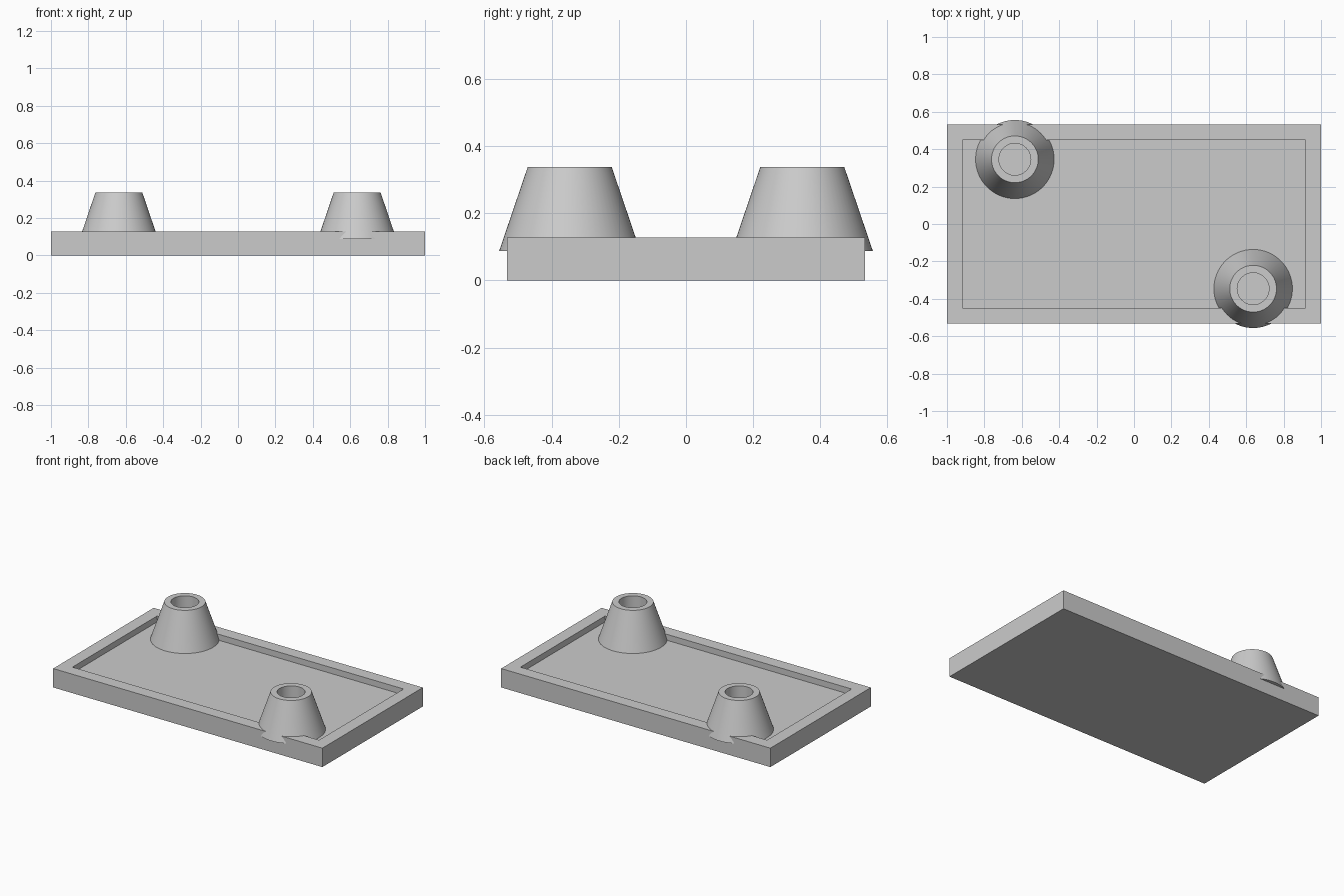
import bpy
import bmesh
import math

default = bpy.data.objects.get("Cube")
if default:
    bpy.data.objects.remove(default, do_unlink=True)

WIDTH, DEPTH, HEIGHT = 2.0, 1.066, 0.127
RIM, FLOOR_Z = 0.084, 0.087
BOSS_TOP = 0.337
BOSS_X, BOSS_Y = 0.637, 0.346
SEGMENTS = 64

grey = bpy.data.materials.new("plain_grey")
grey.use_nodes = True
grey.diffuse_color = (0.6, 0.6, 0.6, 1)
grey.node_tree.nodes["Principled BSDF"].inputs["Base Color"].default_value = grey.diffuse_color


def make_object(name, bm):
    bmesh.ops.recalc_face_normals(bm, faces=bm.faces)
    mesh = bpy.data.meshes.new(name)
    bm.to_mesh(mesh)
    bm.free()
    mesh.materials.append(grey)
    obj = bpy.data.objects.new(name, mesh)
    bpy.context.collection.objects.link(obj)
    return obj


# Shallow tray: a slab whose top is inset and sunk to leave a raised rim
bm = bmesh.new()
bmesh.ops.create_cube(bm, size=1)
for v in bm.verts:
    v.co = (v.co.x * WIDTH, v.co.y * DEPTH, (v.co.z + 0.5) * HEIGHT)
top = max(bm.faces, key=lambda f: f.calc_center_median().z)
# The rim is inset level, then the floor is extruded down
bmesh.ops.inset_region(bm, faces=[top], thickness=RIM, use_even_offset=True)
floor = bmesh.ops.extrude_discrete_faces(bm, faces=[top])["faces"][0]
for v in floor.verts:
    v.co.z = FLOOR_Z
make_object("tray", bm)


# Hollow tapered boss: a closed radius and height profile turned about z
def tapered_boss(name, x, y):
    profile = [(0.21, FLOOR_Z), (0.125, BOSS_TOP), (0.085, BOSS_TOP), (0.085, FLOOR_Z)]
    bm = bmesh.new()
    verts = [bm.verts.new((r, 0, z)) for r, z in profile]
    edges = [bm.edges.new((verts[i - 1], verts[i])) for i in range(len(verts))]
    bmesh.ops.spin(bm, geom=verts + edges, cent=(0, 0, 0), axis=(0, 0, 1),
                   angle=math.tau, steps=SEGMENTS, use_merge=True)
    bmesh.ops.remove_doubles(bm, verts=bm.verts, dist=0.0001)
    obj = make_object(name, bm)
    obj.location = (x, y, 0)
    bpy.ops.object.select_all(action="DESELECT")
    obj.select_set(True)
    bpy.context.view_layer.objects.active = obj
    bpy.ops.object.shade_smooth_by_angle(angle=math.radians(30))


# One boss in each of two opposite corners
for name, side in (("front_left_boss", 1), ("back_right_boss", -1)):
    tapered_boss(name, side * BOSS_X, -side * BOSS_Y)
